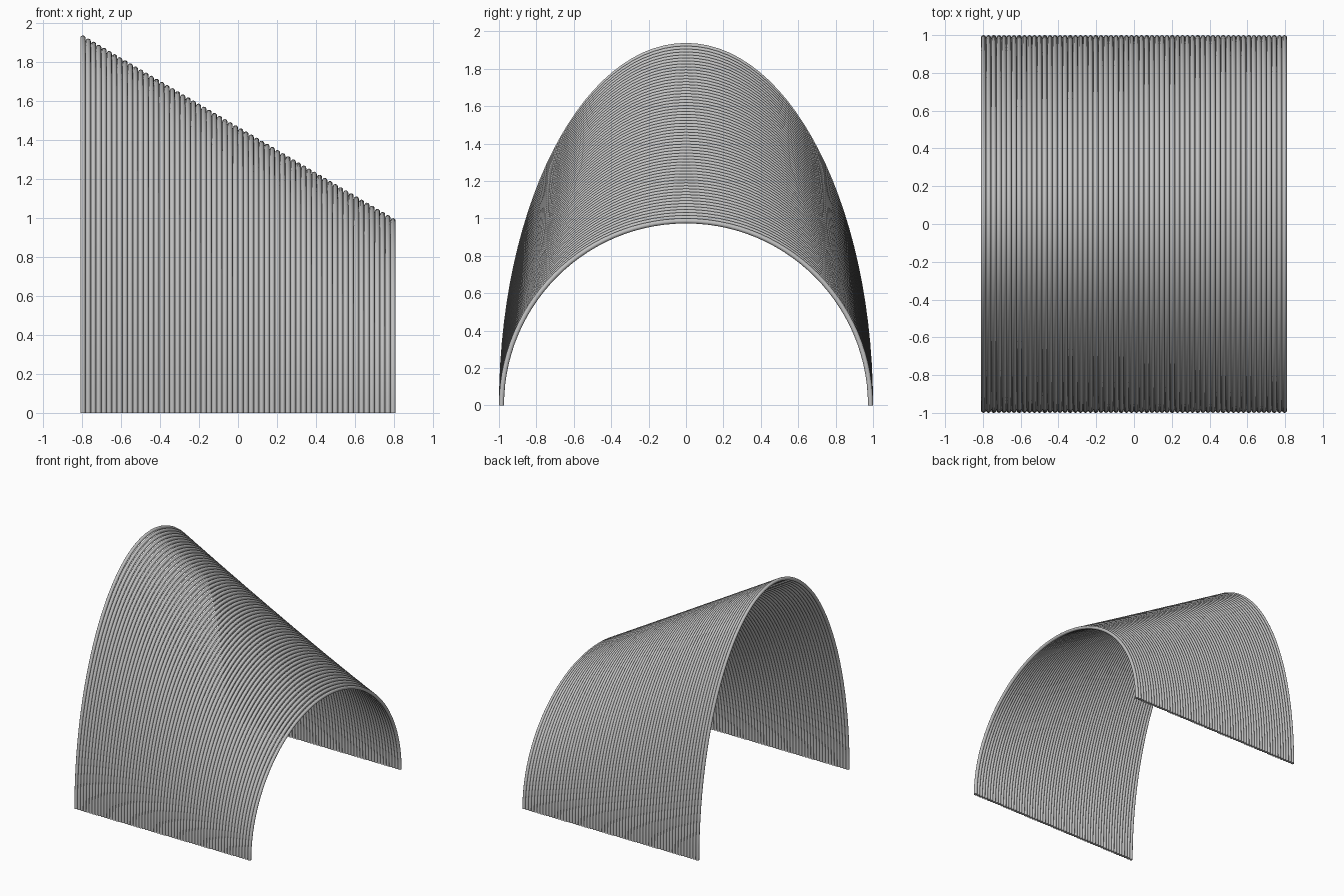
import bpy
import math

cube = bpy.data.objects.get("Cube")
if cube:
    bpy.data.objects.remove(cube, do_unlink=True)

COUNT = 60                 # touching tubes along x
HALF_LENGTH = 0.81
RADIUS = HALF_LENGTH / COUNT
HALF_SPAN = 1 - RADIUS     # centre line half width of every arch
TALL, LOW = 1.938, 1.0     # outer crown heights at the two ends
KAPPA = 4 / 3 * (math.sqrt(2) - 1)

grey = bpy.data.materials.new("plain grey")
grey.use_nodes = True
colour = (0.53, 0.53, 0.53, 1)
grey.diffuse_color = colour
bsdf = next(n for n in grey.node_tree.nodes if n.type == "BSDF_PRINCIPLED")
bsdf.inputs["Base Color"].default_value = colour
bsdf.inputs["Roughness"].default_value = 0.6


def add_arch(curve, x, height):
    """Half ellipse standing on the ground in the yz plane."""
    spline = curve.splines.new("BEZIER")
    spline.bezier_points.add(2)
    rise, run = height * KAPPA, HALF_SPAN * KAPPA
    # position (y, z) and half handle (y, z)
    knots = [((-HALF_SPAN, 0), (0, rise)),
             ((0, height), (run, 0)),
             ((HALF_SPAN, 0), (0, -rise))]
    for point, ((y, z), (dy, dz)) in zip(spline.bezier_points, knots):
        point.handle_left_type = point.handle_right_type = "FREE"
        point.co = (x, y, z)
        point.handle_left = (x, y - dy, z - dz)
        point.handle_right = (x, y + dy, z + dz)


# Row of arched tubes, falling evenly from the tall end to the low end
curve = bpy.data.curves.new("arched_tubes", "CURVE")
curve.dimensions = "3D"
curve.twist_mode = "MINIMUM"
curve.resolution_u = 28
curve.bevel_depth = RADIUS
curve.bevel_resolution = 4
curve.use_fill_caps = True
curve.materials.append(grey)
for i in range(COUNT):
    t = i / (COUNT - 1)
    x = -HALF_LENGTH + RADIUS * (2 * i + 1)
    add_arch(curve, x, TALL + (LOW - TALL) * t - RADIUS)

shell = bpy.data.objects.new("arched_tubes", curve)
bpy.context.collection.objects.link(shell)

# Turn into a mesh with smooth tubes and sharp cut ends
bpy.ops.object.select_all(action="DESELECT")
shell.select_set(True)
bpy.context.view_layer.objects.active = shell
bpy.ops.object.convert(target="MESH")
bpy.ops.object.shade_smooth_by_angle(angle=math.radians(40))
